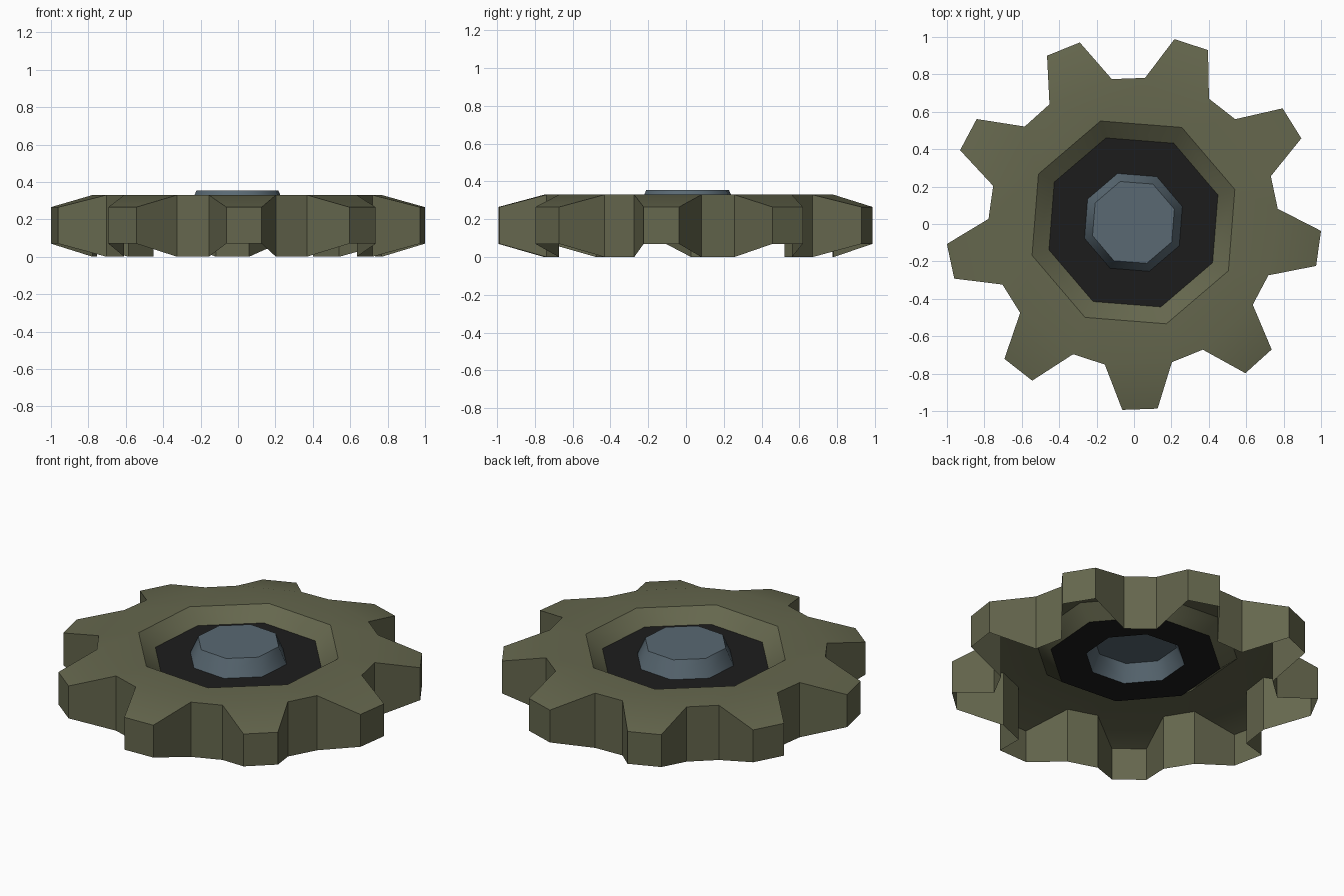
import bpy, bmesh
from math import radians, cos, sin

if "Cube" in bpy.data.objects:
    bpy.data.objects.remove(bpy.data.objects["Cube"])

CX, CY = -0.003, 0.0085      # hub axis, so that the nine-tooth outline is centred
TEETH, SIDES = 9, 8


def material(name, rgb):
    m = bpy.data.materials.new(name)
    m.diffuse_color = (*rgb, 1)
    m.use_nodes = True
    m.node_tree.nodes["Principled BSDF"].inputs["Base Color"].default_value = m.diffuse_color
    return m


def polar(r, deg, z):
    return (CX + r * cos(radians(deg)), CY + r * sin(radians(deg)), z)


def ring(bm, r, z):
    return [bm.verts.new(polar(r, 18 + k * 360 / SIDES, z)) for k in range(SIDES)]


def bridge(bm, lower, upper):
    n = len(lower)
    for i in range(n):
        j = (i + 1) % n
        bm.faces.new((lower[i], lower[j], upper[j], upper[i]))


def finish(bm, name, mat, angle):
    me = bpy.data.meshes.new(name)
    bm.to_mesh(me)
    bm.free()
    ob = bpy.data.objects.new(name, me)
    bpy.context.collection.objects.link(ob)
    me.materials.append(mat)
    bpy.ops.object.select_all(action='DESELECT')
    ob.select_set(True)
    bpy.context.view_layer.objects.active = ob
    bpy.ops.object.shade_smooth_by_angle(angle=radians(angle))


olive = material("olive", (0.13, 0.135, 0.075))
black = material("black", (0.012, 0.012, 0.012))
steel = material("steel", (0.10, 0.14, 0.17))

# Toothed rim: open-bottomed shell with tapered teeth
bm = bmesh.new()
top, bottom, valleys = [], [], []
for k in range(TEETH):
    a = 72 + k * 40
    tooth = []
    for da, r, zt, zb in ((-13.4, 0.775, 0.33, 0), (-5.4, 1.004, 0.265, 0.07),
                          (5.4, 1.004, 0.265, 0.07), (13.4, 0.775, 0.33, 0)):
        tooth.append(bm.verts.new(polar(r, a + da, zt)))
        bottom.append(bm.verts.new(polar(r, a + da, zb)))
    bm.faces.new(tooth)
    top += tooth
    valleys += [tooth[0], tooth[3]]
bridge(bm, bottom, top)

# Flat top between the teeth and the octagonal opening
lip = ring(bm, 0.57, 0.33)
edges = []
for loop in (valleys, lip):
    for i, v in enumerate(loop):
        w = loop[(i + 1) % len(loop)]
        edges.append(bm.edges.get((v, w)) or bm.edges.new((v, w)))
bmesh.ops.triangle_fill(bm, edges=edges, use_beauty=True, normal=(0, 0, 1))

# Sloping wall down to the recessed disc
bridge(bm, ring(bm, 0.475, 0.255), lip)
for f in bm.faces:
    f.normal_update()
bmesh.ops.recalc_face_normals(bm, faces=bm.faces)
if sum(f.normal.z * f.calc_area() for f in bm.faces) < 0:
    bmesh.ops.reverse_faces(bm, faces=bm.faces)
finish(bm, "toothed_rim", olive, 30)

# Recessed disc around the hub
bm = bmesh.new()
bridge(bm, ring(bm, 0.475, 0.255), ring(bm, 0.275, 0.255))
finish(bm, "recessed_disc", black, 30)

# Hub cap, hollow underneath
bm = bmesh.new()
cap = ring(bm, 0.23, 0.355)
bridge(bm, ring(bm, 0.275, 0.255), cap)
bm.faces.new(cap)
finish(bm, "hub_cap", steel, 46)
